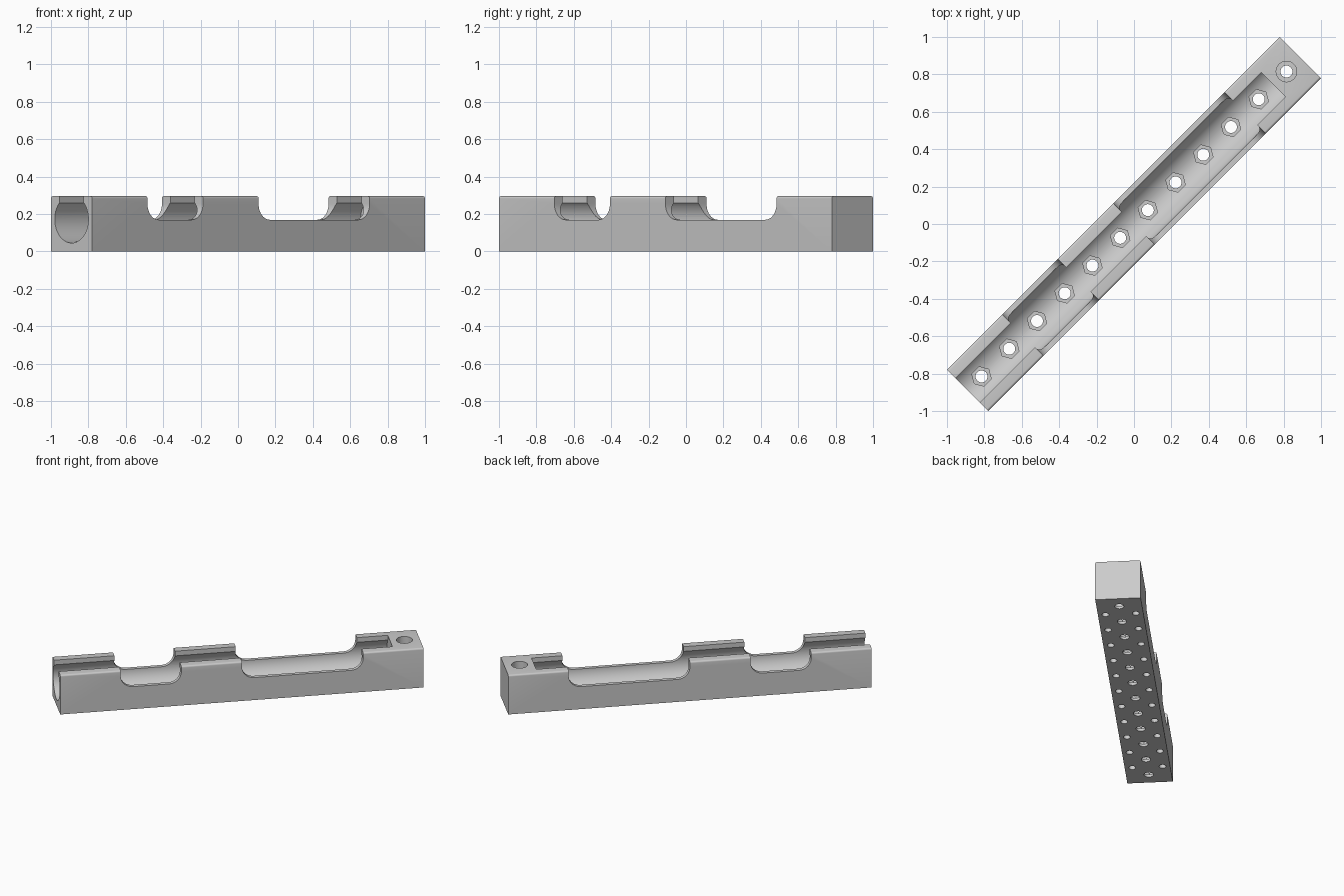
import bpy, bmesh
from math import sin, cos, pi, radians, sqrt
from mathutils import Matrix, Vector

if "Cube" in bpy.data.objects:
    bpy.data.objects.remove(bpy.data.objects["Cube"])

LENGTH, WIDTH, HEIGHT = 2.517, 0.311, 0.295
HALF_L, HALF_W = LENGTH / 2, WIDTH / 2
BORE_R, BORE_Z, SLOT = 0.127, 0.172, 0.092
STEP = 0.2096

grey = bpy.data.materials.new("plain_grey")
grey.use_nodes = True
grey.diffuse_color = (0.6, 0.6, 0.6, 1)
grey.node_tree.nodes["Principled BSDF"].inputs["Base Color"].default_value = (0.6, 0.6, 0.6, 1)


def arc(cx, cz, r, start, end, n):
    """Points on an arc, angles in degrees."""
    angles = [radians(start + (end - start) * i / n) for i in range(n + 1)]
    return [(cx + r * cos(a), cz + r * sin(a)) for a in angles]


def prism(bm, points, low, high, place):
    """Closed prism; place maps (a, b, depth) to a position."""
    first = [bm.verts.new(place(a, b, low)) for a, b in points]
    last = [bm.verts.new(place(a, b, high)) for a, b in points]
    bm.faces.new(first)
    bm.faces.new(last[::-1])
    for i in range(len(points)):
        j = (i + 1) % len(points)
        bm.faces.new((first[j], first[i], last[i], last[j]))


along_x = lambda a, b, d: Vector((d, a, b))
along_y = lambda a, b, d: Vector((a, d, b))
along_z = lambda a, b, d: Vector((a, b, d))


def finish(bm, name):
    bmesh.ops.recalc_face_normals(bm, faces=bm.faces)
    mesh = bpy.data.meshes.new(name)
    bm.to_mesh(mesh)
    bm.free()
    mesh.materials.append(grey)
    obj = bpy.data.objects.new(name, mesh)
    bpy.context.collection.objects.link(obj)
    return obj


# Bar with rounded long top edges
bm = bmesh.new()
r = 0.012
profile = [(-HALF_W, 0), (HALF_W, 0)]
profile += arc(HALF_W - r, HEIGHT - r, r, 0, 90, 5)
profile += arc(r - HALF_W, HEIGHT - r, r, 90, 180, 5)
prism(bm, profile, -HALF_L, HALF_L, along_x)
bar = finish(bm, "channel_bar")
cutters = []

# Round channel with a narrower slot, open at one end
bm = bmesh.new()
lip = sqrt(BORE_R ** 2 - SLOT ** 2)
lip_angle = 90 - 46.4
profile = [(-SLOT, 0.4)] + [(-SLOT, BORE_Z + lip)]
profile += arc(0, BORE_Z, BORE_R, 180 - lip_angle, 360 + lip_angle, 56)[1:-1]
profile += [(SLOT, BORE_Z + lip), (SLOT, 0.4)]
prism(bm, profile, -1.5, 1.054, along_x)
cutters.append(finish(bm, "channel_cutter"))

# Cross notches with rounded lower corners
bm = bmesh.new()
r = 0.085
floor = 0.169
for start, end in ((-0.84, -0.42), (0, 0.84)):
    profile = [(start, 0.4)] + arc(start + r, floor + r, r, 180, 270, 12)
    profile += arc(end - r, floor + r, r, 270, 360, 12) + [(end, 0.4)]
    prism(bm, profile, -0.3, 0.3, along_y)
cutters.append(finish(bm, "notch_cutter"))

# Hexagon pockets along the channel floor, and the round counterbore in the solid end
bm = bmesh.new()
centres = [(i - 5.5) * STEP for i in range(12)]
for x in centres[:-1]:
    prism(bm, arc(x, 0, 0.054, 0, 300, 5), 0.02, 0.1, along_z)
prism(bm, arc(centres[-1], 0, 0.055, 0, 352.5, 47), 0.02, 0.4, along_z)
cutters.append(finish(bm, "pocket_cutter"))

# Through holes on the centre line, blind holes in two side rows
bm = bmesh.new()
for x in centres:
    prism(bm, arc(x, 0, 0.032, 0, 345, 23), -0.1, 0.08, along_z)
for x in centres[:-1]:
    for y in (-0.104, 0.104):
        prism(bm, arc(x + STEP / 2, y, 0.024, 0, 345, 23), -0.1, 0.06, along_z)
cutters.append(finish(bm, "hole_cutter"))

# Cut everything and keep the plain result
for cutter in cutters:
    cutter.hide_render = True
    mod = bar.modifiers.new(cutter.name, "BOOLEAN")
    mod.operation = "DIFFERENCE"
    mod.solver = "EXACT"
    mod.object = cutter
bpy.context.view_layer.update()
result = bar.evaluated_get(bpy.context.evaluated_depsgraph_get())
mesh = bpy.data.meshes.new_from_object(result)
bar.modifiers.clear()
bar.data = mesh
for cutter in cutters:
    bpy.data.objects.remove(cutter)

# Lay the bar on the diagonal
mesh.transform(Matrix.Rotation(pi / 4, 4, "Z"))
bpy.ops.object.select_all(action="DESELECT")
bar.select_set(True)
bpy.context.view_layer.objects.active = bar
bpy.ops.object.shade_smooth_by_angle(angle=radians(25))
